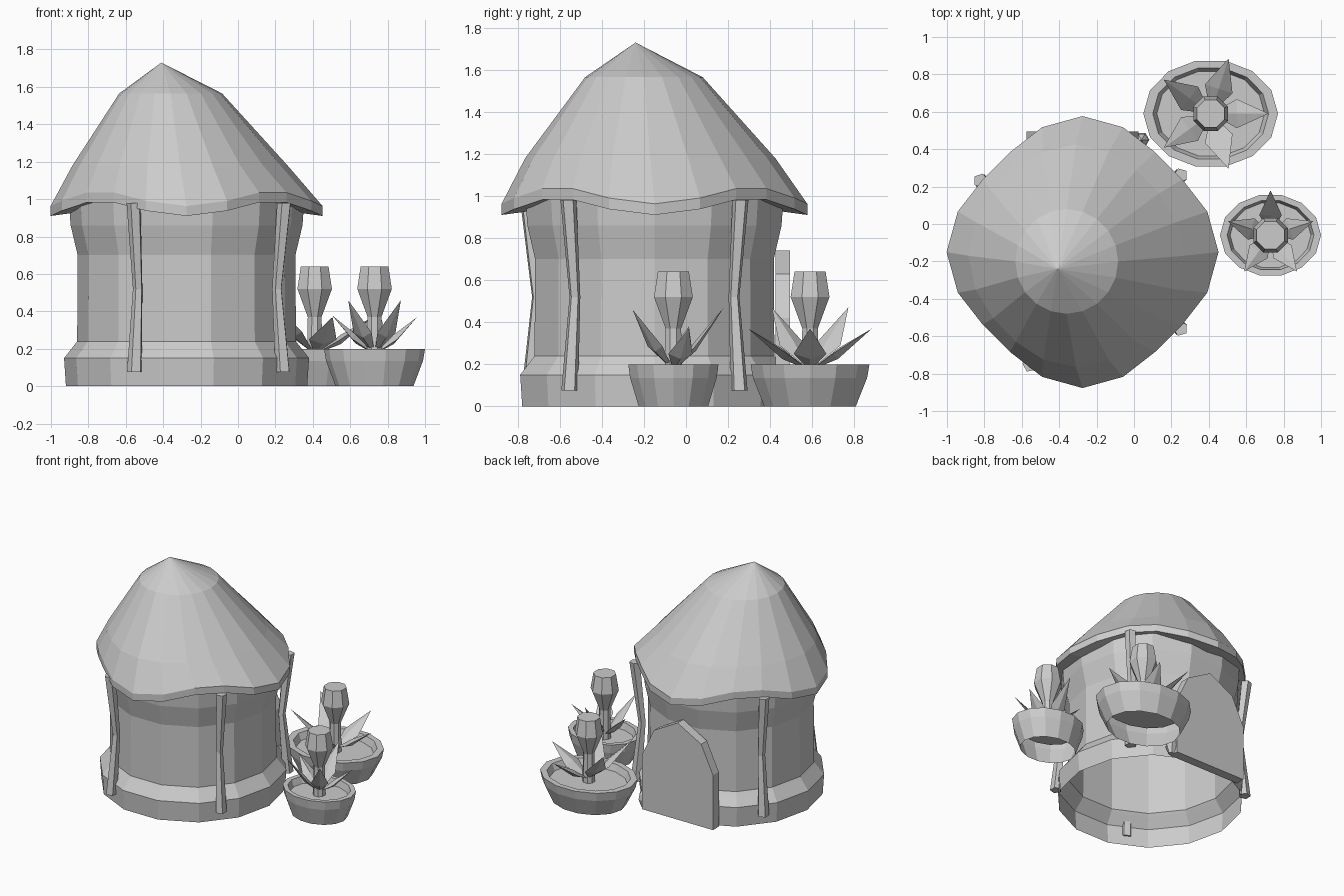
import bpy
import bmesh
from math import sin, cos, pi, radians, tau
from mathutils import Vector

old = bpy.data.objects.get("Cube")
if old:
    bpy.data.objects.remove(old, do_unlink=True)

clay = bpy.data.materials.new("plain_grey")
clay.use_nodes = True
GREY = (0.6, 0.6, 0.6, 1)
clay.diffuse_color = GREY
clay.node_tree.nodes["Principled BSDF"].inputs["Base Color"].default_value = GREY


def finish(name, bm, fix_normals=False):
    if fix_normals:
        bmesh.ops.recalc_face_normals(bm, faces=bm.faces)
    mesh = bpy.data.meshes.new(name)
    bm.to_mesh(mesh)
    bm.free()
    mesh.materials.append(clay)
    obj = bpy.data.objects.new(name, mesh)
    bpy.context.collection.objects.link(obj)
    return obj


def ring(n, centre, rx, ry, z, wave=0, lift=0, turn=0):
    """Ellipse of points; wave and lift vary radius and height four times around."""
    pts = []
    for i in range(n):
        a = tau * i / n + turn
        w = cos(4 * a)
        pts.append(Vector((centre[0] + (rx + wave * w) * cos(a),
                           centre[1] + (ry + wave * w) * sin(a), z + lift * w)))
    return pts


def loft(name, rings, cap_bottom=False, cap_top=False, apex=None):
    """Skin consecutive rings of equal point count."""
    bm = bmesh.new()
    loops = [[bm.verts.new(p) for p in r] for r in rings]
    n = len(loops[0])
    for a, b in zip(loops, loops[1:]):
        for i in range(n):
            j = (i + 1) % n
            bm.faces.new((a[i], a[j], b[j], b[i]))
    if cap_bottom:
        bm.faces.new(loops[0][::-1])
    if cap_top:
        bm.faces.new(loops[-1])
    if apex:
        tip = bm.verts.new(apex)
        for i in range(n):
            bm.faces.new((loops[-1][i], loops[-1][(i + 1) % n], tip))
    return finish(name, bm)


HUT = (-0.275, -0.15)

# Round wall with a stepped plinth and flared top, open underneath
wall = [(0.645, 0), (0.655, 0.15), (0.60, 0.22), (0.585, 0.24),
        (0.582, 0.70), (0.62, 0.86), (0.63, 1.0)]
loft("hut_wall", [ring(14, HUT, r, r, z) for r, z in wall])

# Thatched roof with scalloped eaves and an off-centre peak
loft("roof", [
    ring(20, HUT, 0.58, 0.58, 0.96, 0, -0.03),
    ring(20, HUT, 0.69, 0.69, 0.95, 0.037, -0.04),
    ring(20, HUT, 0.69, 0.69, 1.003, 0.037, -0.04),
    ring(20, (-0.31, -0.17), 0.56, 0.58, 1.18, 0.015),
    ring(20, (-0.36, -0.20), 0.275, 0.28, 1.565),
], apex=(-0.41, -0.24, 1.73))

# Crooked posts leaning against the wall
for i, deg in enumerate((38, -38, -115, 145)):
    a = radians(deg)
    sections = []
    for z, out, thick in ((0.075, 0.655, 0.042), (0.52, 0.615, 0.027), (0.98, 0.665, 0.04)):
        c = (HUT[0] + out * cos(a), HUT[1] + out * sin(a))
        sections.append(ring(5, c, thick, thick, z, turn=a))
    loft(f"post_{i + 1}", sections, True, True)

# Pointed door slab at the back
half = [(0.30, 0), (0.30, 0.42), (0.20, 0.63)]
outline = half + [(0, 0.74)] + [(-x, z) for x, z in reversed(half)]
bm = bmesh.new()
face = bm.faces.new([bm.verts.new((HUT[0] + x, 0.425, z)) for x, z in outline])
grown = bmesh.ops.extrude_face_region(bm, geom=[face])
bmesh.ops.translate(bm, vec=(0, 0.07, 0),
                    verts=[v for v in grown["geom"] if isinstance(v, bmesh.types.BMVert)])
finish("door", bm, True)

# Small stone beside the door
loft("stone", [ring(6, (0.04, 0.45), r, r, z) for r, z in ((0.02, 0), (0.042, 0.06), (0.035, 0.1))],
     True, apex=(0.04, 0.45, 0.15))


def leaf(name, centre, angle, reach, tip_z):
    """Pointed leaf with a raised ridge and a keel below."""
    out = Vector((cos(angle), sin(angle), 0))
    side = Vector((-sin(angle), cos(angle), 0))
    base = Vector((centre[0], centre[1], 0.17))
    mid = base + out * reach * 0.45 + Vector((0, 0, (tip_z - 0.17) * 0.4))
    up = Vector((0, 0, 0.025))
    width = reach * 0.25
    bm = bmesh.new()
    tip = bm.verts.new(base + out * reach + Vector((0, 0, tip_z - 0.17)))
    root = bm.verts.new(base)
    belt = [bm.verts.new(p) for p in (mid + side * width, mid + up, mid - side * width, mid - up)]
    for i in range(4):
        pair = (belt[i], belt[(i + 1) % 4])
        bm.faces.new((*pair, tip))
        bm.faces.new((*pair[::-1], root))
    finish(name, bm, True)


def planter(name, centre, rx, ry, reach, start, tips):
    # Open bowl, rim and soil
    bowl = [(0.77, 0), (0.96, 0.135), (1, 0.2), (0.86, 0.2), (0.80, 0.15)]
    loft(name + "_pot", [ring(14, centre, rx * s, ry * s, z) for s, z in bowl], cap_top=True)
    # Stem and faceted bud
    bud = [(0.045, 0.15), (0.04, 0.37), (0.1, 0.52), (0.08, 0.64)]
    loft(name + "_flower", [ring(8, centre, r, r, z, turn=pi / 8) for r, z in bud], cap_top=True)
    for i, tip_z in enumerate(tips):
        leaf(f"{name}_leaf_{i + 1}", centre, start + tau * i / 5, reach, tip_z)


planter("large_plant", (0.41, 0.59), 0.36, 0.29, 0.31, 0, (0.37, 0.37, 0.47, 0.47, 0.37))
planter("small_plant", (0.73, -0.06), 0.27, 0.22, 0.24, radians(18), (0.37, 0.47, 0.38, 0.46, 0.46))
